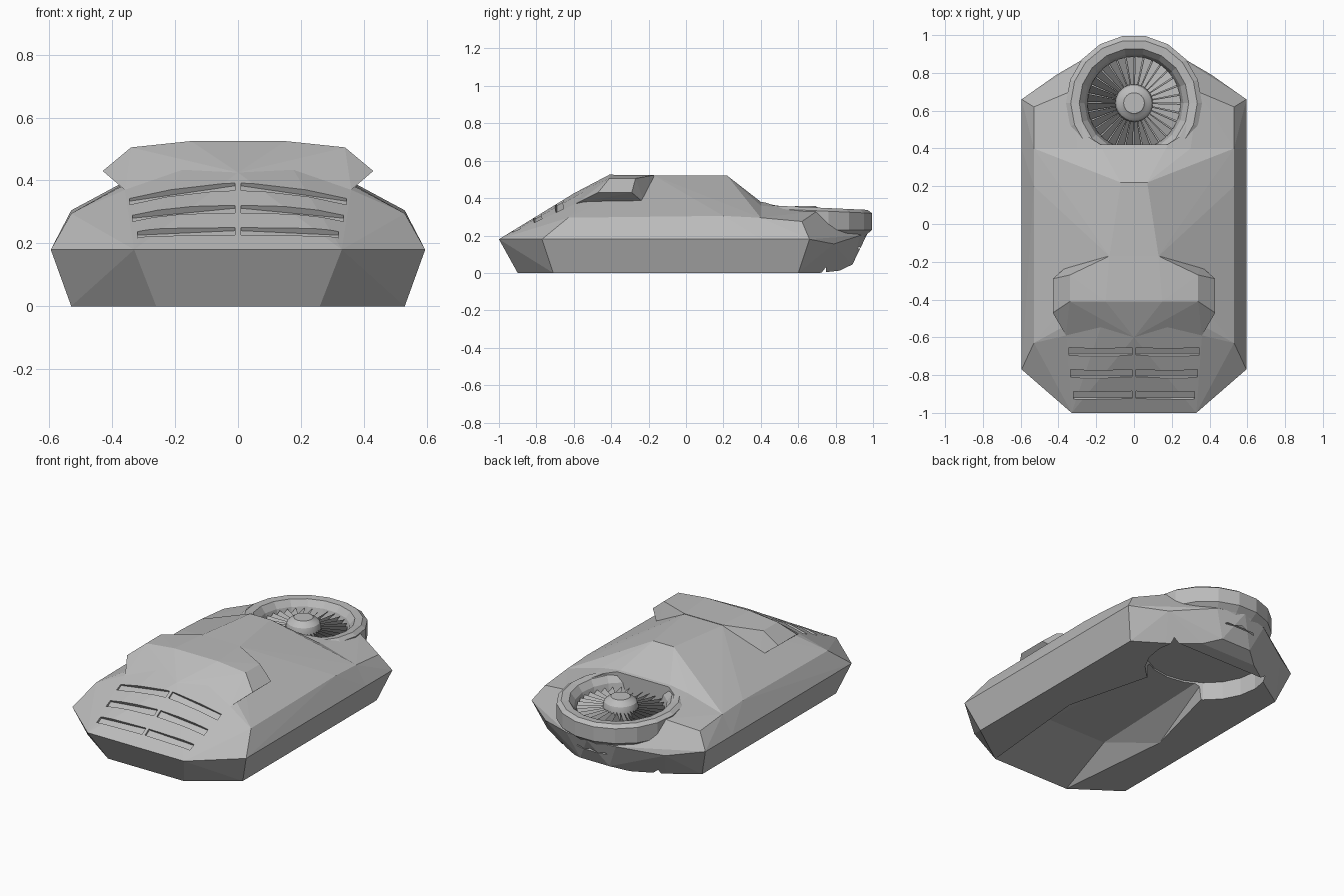
import bpy, bmesh, math
from mathutils import Vector

cube = bpy.data.objects.get("Cube")
if cube:
    bpy.data.objects.remove(cube, do_unlink=True)

FAN_Y = 0.64

grey = bpy.data.materials.new("plain_grey")
grey.use_nodes = True
COLOUR = (0.5, 0.5, 0.5, 1)
grey.diffuse_color = COLOUR
grey.node_tree.nodes["Principled BSDF"].inputs["Base Color"].default_value = COLOUR


def finish(name, bm):
    bmesh.ops.recalc_face_normals(bm, faces=bm.faces)
    mesh = bpy.data.meshes.new(name)
    bm.to_mesh(mesh)
    bm.free()
    mesh.materials.append(grey)
    obj = bpy.data.objects.new(name, mesh)
    bpy.context.collection.objects.link(obj)
    return obj


def solid(name, points, mirror=True):
    """Faceted convex solid through the points, mirrored in x."""
    bm = bmesh.new()
    pts = {tuple(p) for p in points}
    if mirror:
        pts |= {(-x, y, z) for x, y, z in pts if x}
    for p in sorted(pts):
        bm.verts.new(p)
    res = bmesh.ops.convex_hull(bm, input=bm.verts)
    junk = {g for g in res["geom_interior"] if isinstance(g, bmesh.types.BMVert)}
    bmesh.ops.delete(bm, geom=list(junk), context="VERTS")
    bmesh.ops.dissolve_limit(bm, angle_limit=0.01, verts=bm.verts, edges=bm.edges)
    return finish(name, bm)


def lathe(name, profile, segments):
    """Revolve a radius-height profile around the fan axis."""
    bm = bmesh.new()
    verts = [bm.verts.new((r, FAN_Y, z)) for r, z in profile]
    edges = [bm.edges.new(pair) for pair in zip(verts, verts[1:])]
    bmesh.ops.spin(bm, geom=verts + edges, cent=(0, FAN_Y, 0), axis=(0, 0, 1),
                   angle=math.tau, steps=segments)
    bmesh.ops.remove_doubles(bm, verts=bm.verts, dist=1e-4)
    return finish(name, bm)


def carve(target, cutters):
    for c in cutters:
        mod = target.modifiers.new("cut", "BOOLEAN")
        mod.operation, mod.solver, mod.object = "DIFFERENCE", "EXACT", c
    bpy.context.view_layer.update()
    graph = bpy.context.evaluated_depsgraph_get()
    mesh = bpy.data.meshes.new_from_object(target.evaluated_get(graph))
    target.modifiers.clear()
    target.data = mesh


# Hull in two faceted halves that share one cross-section
section = [(0.53, 0.4, 0), (0.595, 0.4, 0.18), (0.53, 0.4, 0.295),
           (0.3, 0.4, 0.36), (0.17, 0.4, 0.38)]
front_hull = solid("front_hull", section + [
    (0.26, -0.9, 0), (0.53, -0.71, 0),
    (0.33, -1, 0.18), (0.595, -0.77, 0.18),
    (0.53, -0.63, 0.295), (0.53, 0.2, 0.305),
    (0.36, -0.59, 0.37), (0, -0.6, 0.425),
    (0.13, -0.41, 0.51), (0.13, -0.17, 0.52), (0.07, 0.22, 0.52)])
rear_hull = solid("rear_hull", section + [
    (0.53, 0.6, 0), (0.36, 0.71, 0), (0.19, 0.82, 0.012), (0.1, 0.89, 0.045),
    (0.595, 0.66, 0.18), (0.41, 0.79, 0.155), (0.28, 0.835, 0.15),
    (0.17, 0.93, 0.2), (0, 0.97, 0.21),
    (0.53, 0.62, 0.275), (0.34, 0.7, 0.33)])

# Overhanging cabin visor
solid("cabin_visor", [
    (0.36, -0.59, 0.37), (0, -0.6, 0.425), (0, -0.57, 0.36),
    (0.43, -0.47, 0.43), (0.43, -0.29, 0.43),
    (0.34, -0.41, 0.505), (0.34, -0.27, 0.505), (0.15, -0.41, 0.525),
    (0.13, -0.17, 0.523), (0.35, -0.22, 0.37)])

# Underside tunnel, fan well and fan opening
tunnel = solid("tunnel_cutter", [
    (0.265, -0.92, -0.02), (0.26, -0.9, 0), (0.33, -0.17, 0), (0.33, -0.17, -0.02),
    (0.17, 0.45, 0), (0.17, 0.45, -0.02), (0.2, -0.5, 0.1), (0.16, 0.45, 0.1)])


def arc(radius, y_min, y_max, heights, count=20):
    ring = [math.tau * i / count for i in range(count)]
    return [(radius * math.cos(a), min(max(FAN_Y + radius * math.sin(a), y_min), y_max), z)
            for a in ring for z in heights]


well = solid("well_cutter", arc(0.35, 0, 0.75, (-0.1, 0.11)), False)
opening = solid("opening_cutter", arc(0.3, 0.42, 1, (0.13, 0.7)), False)

# Nose vent slots
slots = []
slope, normal = Vector((0, 0.85, 0.5)), Vector((0, -0.5, 0.85))
for y, length in ((-0.905, 0.32), (-0.79, 0.335), (-0.675, 0.345)):
    for side in (-1, 1):
        inner = Vector((side * 0.01, y, 0.18 + 0.62 * (y + 1)))
        outer = Vector((side * length, y, 0.18 + 0.47 * (y + 1)))
        slots.append(solid("slot_cutter", [
            end + slope * w + normal * d for end in (inner, outer)
            for w in (-0.023, 0.023) for d in (-0.012, 0.05)], False))

cutters = [tunnel, well, opening] + slots
carve(front_hull, cutters)
carve(rear_hull, cutters[:3])
for c in cutters:
    bpy.data.objects.remove(c, do_unlink=True)

# Fan duct: bowl sunk in the hull with a raised, slightly tilted rim
duct = lathe("fan_duct", [
    (0, 0.15), (0.28, 0.15), (0.325, 0.2),
    (0.36, 0.23), (0.36, 0.335), (0.335, 0.352), (0.29, 0.347), (0.262, 0.31),
    (0.245, 0.24), (0, 0.24)], 18)
for v in duct.data.vertices:
    if v.co.z > 0.3:
        v.co.z -= 0.045 * (v.co.y - FAN_Y)

# Fan hub
hub = lathe("fan_hub", [(0.1, 0.24), (0.1, 0.305), (0.092, 0.33), (0.075, 0.345),
                        (0.06, 0.352), (0.055, 0.358), (0, 0.358)], 24)
bpy.context.view_layer.objects.active = hub
hub.select_set(True)
bpy.ops.object.shade_smooth_by_angle(angle=math.radians(30))
hub.select_set(False)

# Pitched fan blades
BLADES = 32
bm = bmesh.new()
for i in range(BLADES):
    a = math.tau * i / BLADES
    corners = []
    for r, shift, z in ((0.09, 0, 0.3), (0.247, 0, 0.3), (0.247, 0.17, 0.255), (0.09, 0.17, 0.255)):
        t = a + shift
        corners.append(bm.verts.new((r * math.cos(t), FAN_Y + r * math.sin(t), z)))
    bm.faces.new(corners)
bmesh.ops.solidify(bm, geom=bm.faces[:], thickness=0.004)
finish("fan_blades", bm)
